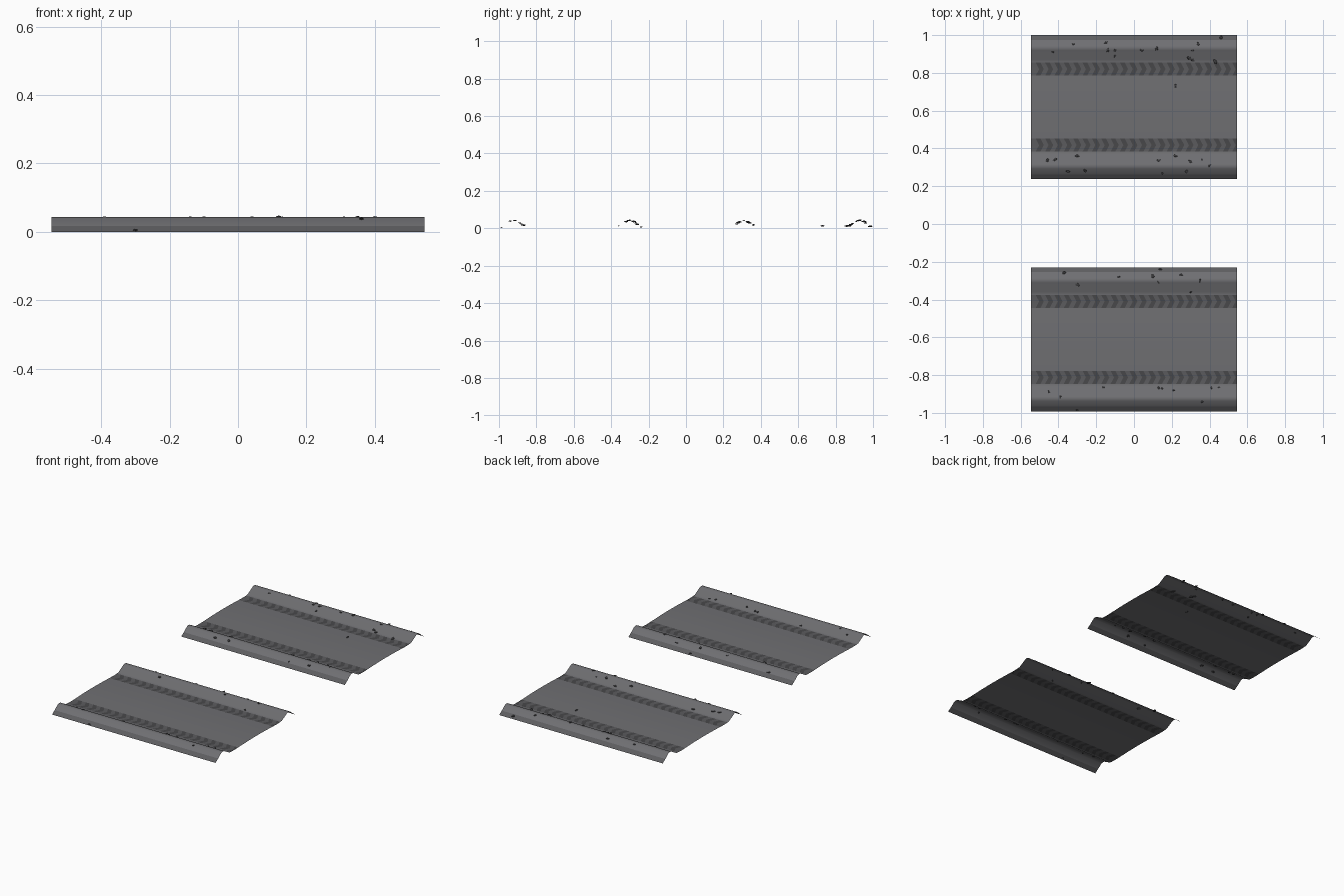
import bpy, bmesh, math, random
from mathutils import Vector

if "Cube" in bpy.data.objects:
    bpy.data.objects.remove(bpy.data.objects["Cube"])

random.seed(4)
HALF = 0.545          # half length along x
N = 44                # columns along x

def mat(name, v):
    m = bpy.data.materials.new(name)
    m.diffuse_color = (v, v, v * 1.06, 1)
    m.use_nodes = True
    m.node_tree.nodes["Principled BSDF"].inputs["Base Color"].default_value = m.diffuse_color
    return m

EARTH, DUSK = mat("earth", 0.16), mat("earth_edge", 0.11)
TREAD_A, TREAD_B = mat("tread_light", 0.105), mat("tread_dark", 0.065)
STONE = mat("stone", 0.05)

# Cross-section: (offset across the track, height, kind of band up to next point)
PROFILE = [
    (0.000, 0.000, "edge"), (0.025, 0.017, "earth"), (0.055, 0.040, "earth"),
    (0.068, 0.043, "earth"), (0.080, 0.041, "earth"), (0.130, 0.013, "earth"),
    (0.145, 0.011, "tread"), (0.180, 0.010, "tread"), (0.215, 0.011, "earth"),
    (0.300, 0.014, "earth"), (0.381, 0.015, "earth"), (0.462, 0.014, "earth"),
    (0.547, 0.011, "tread"), (0.582, 0.010, "tread"), (0.617, 0.011, "earth"),
    (0.632, 0.013, "earth"), (0.682, 0.041, "earth"), (0.694, 0.043, "earth"),
    (0.707, 0.040, "earth"), (0.737, 0.017, "edge"), (0.762, 0.000, ""),
]

def height(t):
    for (a, za, _), (b, zb, _) in zip(PROFILE, PROFILE[1:]):
        if a <= t <= b:
            return za + (zb - za) * (t - a) / (b - a)
    return 0.0

def finish(bm, name, mats):
    me = bpy.data.meshes.new(name)
    bm.to_mesh(me)
    bm.free()
    for m in mats:
        me.materials.append(m)
    ob = bpy.data.objects.new(name, me)
    bpy.context.collection.objects.link(ob)
    return ob

# Rutted strip of ground, tread lugs bent into chevrons along each rut
def rut_strip(name, y0):
    bm = bmesh.new()
    rows = []
    for t, z, kind in PROFILE:
        mid = t in (0.180, 0.582)
        rows.append([bm.verts.new((
            -HALF + 2 * HALF * i / N + (0.018 if mid and 0 < i < N else 0),
            y0 + t, z)) for i in range(N + 1)])
    for r in range(len(rows) - 1):
        kind = PROFILE[r][2]
        for i in range(N):
            f = bm.faces.new((rows[r][i], rows[r][i + 1],
                              rows[r + 1][i + 1], rows[r + 1][i]))
            f.smooth = True
            f.material_index = {"earth": 0, "edge": 1}.get(kind, 2 + i % 2)
    return finish(bm, name, [EARTH, DUSK, TREAD_A, TREAD_B])

# Small irregular clods half sunk in the surface
def clods(name, y0, spots):
    bm = bmesh.new()
    for x, y in spots:
        r = random.uniform(0.007, 0.013)
        new = bmesh.ops.create_icosphere(bm, subdivisions=1, radius=1)["verts"]
        turn = random.uniform(0, math.pi)
        base = Vector((x, y, height(y - y0) + 0.0005))
        for v in new:
            k = random.uniform(0.75, 1.1)
            px, py = v.co.x * r * 1.25 * k, v.co.y * r * 0.8 * k
            v.co = base + Vector((px * math.cos(turn) - py * math.sin(turn),
                                  px * math.sin(turn) + py * math.cos(turn),
                                  v.co.z * r * 0.4))
    return finish(bm, name, [STONE])

FAR_Y, NEAR_Y = 0.238, -0.992
rut_strip("far_rut", FAR_Y)
rut_strip("near_rut", NEAR_Y)

clods("far_clods", FAR_Y, [
    (-.43, .91), (-.32, .95), (-.15, .96), (-.14, .92), (-.10, .92), (-.10, .89),
    (.04, .92), (.12, .93), (.31, .92), (.34, .95), (.31, .87), (.46, .985),
    (.43, .86), (.29, .88), (.22, .73), (-.46, .335), (-.42, .34), (-.30, .36),
    (-.26, .285), (.13, .335), (.15, .27), (.22, .36), (.30, .33), (.36, .34),
    (.40, .31), (.28, .28), (-.35, .28)])
clods("near_clods", NEAR_Y, [
    (-.37, -.26), (-.30, -.32), (.10, -.28), (.14, -.24), (.13, -.31), (.25, -.27),
    (.35, -.30), (.30, -.36), (-.08, -.28), (-.39, -.915), (-.45, -.89),
    (-.16, -.865), (.13, -.87), (.15, -.87), (.21, -.88), (.41, -.87), (.45, -.865),
    (.36, -.94), (-.30, -.985)])
